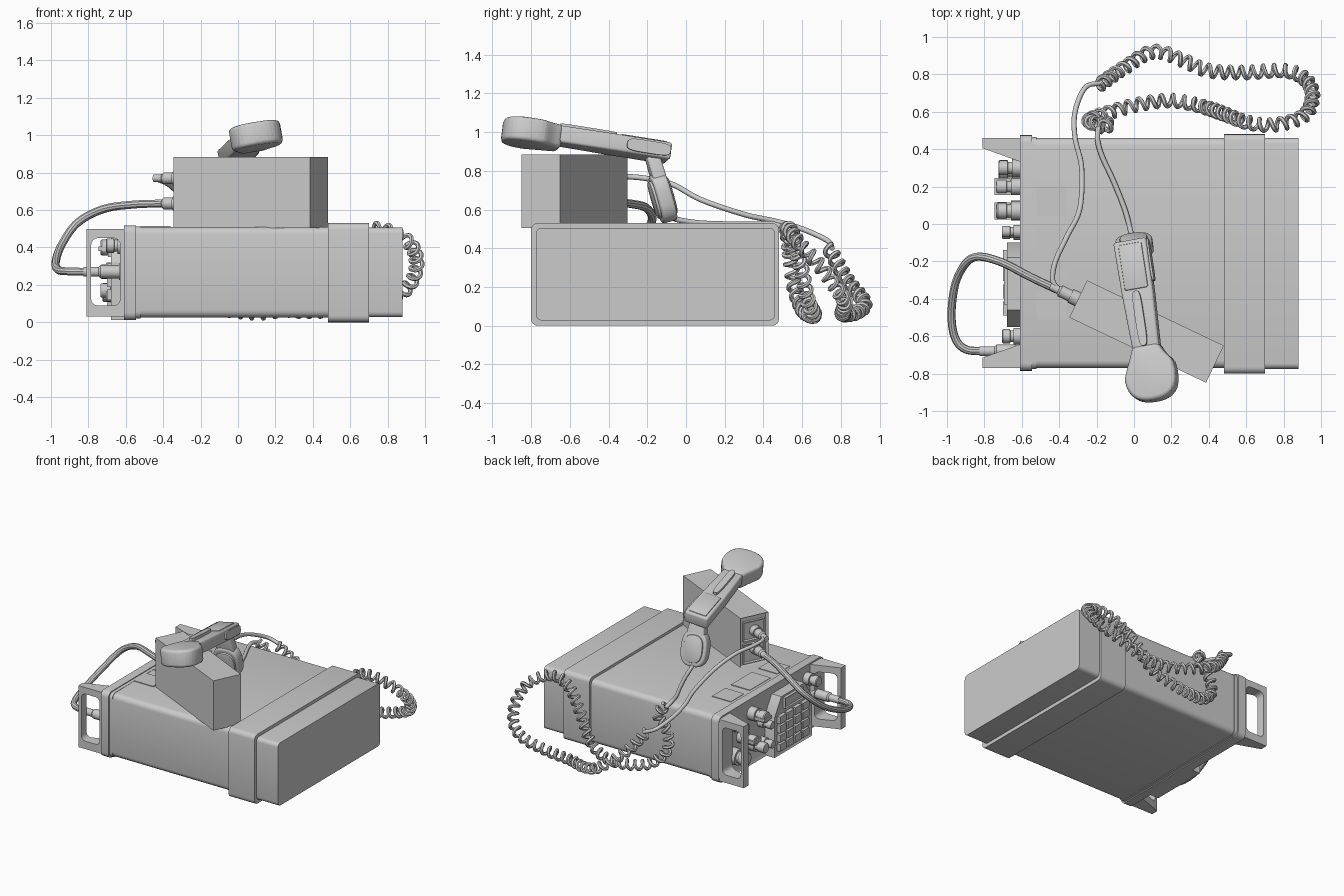
import bpy, bmesh, math
from mathutils import Vector, Matrix

if "Cube" in bpy.data.objects:
    bpy.data.objects.remove(bpy.data.objects["Cube"])

def finish(bm, name, M=None):
    bmesh.ops.recalc_face_normals(bm, faces=bm.faces)
    me = bpy.data.meshes.new(name)
    bm.to_mesh(me)
    bm.free()
    if M:
        me.transform(M)
    ob = bpy.data.objects.new(name, me)
    bpy.context.collection.objects.link(ob)
    return ob

def prism(name, pts, lo, hi, axis='z', bev=0, seg=4, every=False, M=None, inset=None):
    """Outline extruded along an axis; bevels the long edges, or every edge."""
    place = {'x': lambda u, v, h: (h, u, v), 'y': lambda u, v, h: (u, h, v),
             'z': lambda u, v, h: (u, v, h)}[axis]
    bm = bmesh.new()
    a = [bm.verts.new(place(u, v, lo)) for u, v in pts]
    b = [bm.verts.new(place(u, v, hi)) for u, v in pts]
    low = bm.faces.new(a)
    bm.faces.new(b)
    n = len(pts)
    for i in range(n):
        bm.faces.new((a[i], a[(i + 1) % n], b[(i + 1) % n], b[i]))
    bmesh.ops.recalc_face_normals(bm, faces=bm.faces)
    if bev:
        aset = set(a)
        es = [e for e in bm.edges if every or len(aset & set(e.verts)) == 1]
        bmesh.ops.bevel(bm, geom=es, offset=bev, segments=seg, profile=.5, affect='EDGES')
    if inset:
        k = 'xyz'.index(axis)
        f = [f for f in bm.faces if all(abs(v.co[k] - lo) < 1e-5 for v in f.verts)]
        bmesh.ops.inset_region(bm, faces=f, thickness=inset[0], depth=-inset[1])
    return finish(bm, name, M)

def rect(u0, u1, v0, v1):
    return [(u0, v0), (u1, v0), (u1, v1), (u0, v1)]

def oval(cu, cv, ru, rv, n=32, p=1.0):
    f = lambda t: math.copysign(abs(t) ** p, t)
    return [(cu + ru * f(math.cos(i * math.tau / n)), cv + rv * f(math.sin(i * math.tau / n)))
            for i in range(n)]

def lathe(name, prof, at, d, n=24):
    """Rings of (radius, distance) along direction d."""
    bm = bmesh.new()
    rings = [[bm.verts.new((r * math.cos(i * math.tau / n), r * math.sin(i * math.tau / n), h))
              for i in range(n)] for r, h in prof]
    for p, q in zip(rings, rings[1:]):
        for i in range(n):
            bm.faces.new((p[i], p[(i + 1) % n], q[(i + 1) % n], q[i]))
    bm.faces.new(rings[0])
    bm.faces.new(rings[-1])
    rot = Vector((0, 0, 1)).rotation_difference(Vector(d)).to_matrix().to_4x4()
    return finish(bm, name, Matrix.Translation(at) @ rot)

def spline(pts, step):
    P = [Vector(p) for p in pts]
    P = [2 * P[0] - P[1]] + P + [2 * P[-1] - P[-2]]
    out = []
    for a, b, c, d in zip(P, P[1:], P[2:], P[3:]):
        n = max(2, math.ceil((c - b).length / step))
        for i in range(n):
            t = i / n
            out.append(.5 * (2 * b + (c - a) * t + (2 * a - 5 * b + 4 * c - d) * t * t
                             + (3 * b - a - 3 * c + d) * t ** 3))
    return out + [P[-2]]

def tube(name, path, r, res=2):
    cu = bpy.data.curves.new(name, 'CURVE')
    cu.dimensions = '3D'
    cu.bevel_depth, cu.bevel_resolution, cu.use_fill_caps = r, res, True
    s = cu.splines.new('POLY')
    s.points.add(len(path) - 1)
    for p, v in zip(s.points, path):
        p.co = (*v, 1)
    ob = bpy.data.objects.new(name, cu)
    bpy.context.collection.objects.link(ob)

def coil(path, radius, pitch):
    out, s, nrm = [], 0, Vector((0, 0, 1))
    for i, p in enumerate(path):
        t = (path[min(i + 1, len(path) - 1)] - path[max(i - 1, 0)]).normalized()
        nrm = (nrm - t * nrm.dot(t)).normalized()
        s += (p - path[i - 1]).length if i else 0
        ph = math.tau * s / pitch
        out.append(p + radius * (nrm * math.cos(ph) + t.cross(nrm) * math.sin(ph)))
    return out

# Radio case, end flange, strap band and battery box
prism("radio_case", rect(-.77, .46, .025, .51), -.56, .55, 'x', .04)
prism("panel_flange", rect(-.785, .475, .012, .518), -.61, -.545, 'x', .04, inset=(.025, .012))
prism("case_rim", rect(-.775, .465, .02, .512), -.545, -.52, 'x', .04)
prism("clamp_band", rect(-.80, .48, 0, .53), .48, .70, 'x', .035)
prism("battery_box", rect(-.775, .46, .027, .506), .70, .88, 'x', .03)
for i, (y0, y1) in enumerate([(.04, .20), (-.28, -.03), (-.51, -.36)]):
    prism(f"top_plate_{i}", rect(-.52, -.36, y0, y1), .50, .515)

# Guard handles with rounded windows, mirrored about the middle of the case
for s, label in ((1, "rear"), (-1, "front")):
    h = prism("guard_handle_" + label, [(x, -.155 + s * y) for x, y in
              [(-.81, .615), (-.81, .56), (-.60, .485), (-.60, .615)]], .03, .50)
    cut = prism("window_cutter", rect(-.785, -.63, .09, .45), -1, 1, 'y', .035)
    m = h.modifiers.new("window", 'BOOLEAN')
    m.object, m.solver = cut, 'EXACT'
    bpy.context.view_layer.objects.active = h
    bpy.ops.object.modifier_apply(modifier=m.name)
    bpy.data.objects.remove(cut)

# Panel knobs and connectors: y, z, radius, length
L = (-1, 0, 0)
for i, (y, z, r, l) in enumerate([(.30, .40, .045, .13), (.29, .16, .06, .13), (.20, .27, .045, .14),
                                  (.07, .40, .05, .14), (.08, .17, .045, .14), (-.04, .29, .035, .11),
                                  (-.05, .14, .035, .11), (-.60, .41, .045, .11)]):
    lathe(f"panel_knob_{i}", [(r, 0), (r, l * .45), (r * .7, l * .45), (r * .7, l * .6), (r * .85, l * .62),
                              (r * .85, l * .95), (r * .75, l)], (-.595, y, z), L)
for i, y in enumerate((.20, .07)):
    prism(f"knob_grip_{i}", rect(-.745, -.66, y - .045, y + .045), .26 + .12 * i, .285 + .12 * i)

# Keypad housing with raised hood and keys
prism("keypad_housing", [(-.55, .012), (-.10, .012), (-.10, .32), (-.18, .45), (-.46, .45), (-.55, .32)],
      -.68, -.59, 'x', inset=(.02, .008))
prism("display_bezel", rect(-.43, -.21, .35, .43), -.695, -.66, 'x', inset=(.012, .008))
for r in range(4):
    for c in range(4):
        y, z = -.49 + c * .092, .05 + r * .07
        prism(f"key_{r}_{c}", rect(y, y + .075, z, z + .055), -.70, -.66, 'x')

# Speaker box, turned on the case, with two inset end panels
B = Matrix.Translation((.067, -.575, 0)) @ Matrix.Rotation(math.radians(-25.5), 4, 'Z')
prism("speaker_box", rect(-.11, .11, .505, .885), -.405, .405, 'x', M=B, inset=(.015, .02))
for i, z in enumerate((.60, .77)):
    prism(f"speaker_end_panel_{i}", rect(-.085, .085, z - .07, z + .075), -.405, -.37, 'x', M=B,
          inset=(.012, .01))
D = Vector((-.903, .43, 0))
for i, z in enumerate((.77, .635)):
    lathe(f"speaker_plug_{i}", [(.04, 0), (.04, .05), (.032, .05), (.032, .11), (.022, .12), (.02, .17)],
          (-.295, -.405, z), D)

# Power cable and its panel plug
lathe("power_plug", [(.045, 0), (.045, .04), (.035, .04), (.035, .14), (.026, .15), (.026, .23)],
      (-.595, -.68, .27), L)
tube("power_cable", spline([(-.78, -.68, .27), (-.90, -.67, .272), (-.96, -.60, .28), (-.975, -.46, .32),
     (-.945, -.29, .41), (-.86, -.18, .53), (-.72, -.20, .605), (-.55, -.285, .63), (-.38, -.365, .635)], .02), .022, 3)

# Handset: grip, earpiece, talk switch, side plate
H = Matrix.Translation((-.018, -.09, .89)) @ Matrix.Rotation(math.radians(8.6), 4, 'Z') \
    @ Matrix.Rotation(math.radians(-9), 4, 'X') @ Matrix.Rotation(math.radians(-9), 4, 'Y')
prism("handset_grip", [(-.09, 0), (.09, 0), (.085, -.3), (.07, -.65), (-.07, -.65), (-.085, -.3)],
      -.045, .045, 'z', .014, 3, True, H)
prism("earpiece", [(.07, -.57), (.09, -.62)] + oval(0, -.735, .14, .14, 32, .8)[2::-1]
      + oval(0, -.735, .14, .14, 32, .8)[:15:-1] + [(-.09, -.62), (-.07, -.57)],
      -.075, .05, 'z', .022, 3, True, H)
prism("talk_switch", oval(-.005, -.43, .024, .15, 24, .5), .03, .065, 'z', M=H)
prism("grip_side_plate", oval(-.12, 0, .115, .033, 24, .5), .08, .098, 'x', M=H)
prism("grip_top_plate", rect(-.065, .065, -.27, -.02), .03, .052, 'z', .01, 2, True, H)

# Mouthpiece hanging from the grip
Q = Matrix.Translation((.01, -.17, .86)) @ Matrix.Rotation(math.radians(8), 4, 'Z') \
    @ Matrix.Rotation(math.radians(16), 4, 'X')
prism("mouthpiece_neck", [(-.05, .02), (.05, .02), (.085, -.22), (-.085, -.22)], -.035, .035, 'y',
      .012, 3, True, Q)
prism("mouthpiece", oval(0, -.205, .10, .13, 32, .75), -.045, .035, 'y', .015, 3, True, Q)
prism("mouthpiece_pad", oval(0, -.205, .075, .10, 32, .75), -.06, .045, 'y', .01, 2, True, Q)

# Handset cord: two plain ends and the long coil between them
tube("cord_to_handset", spline([(-.01, -.08, .56), (-.02, -.03, .545), (-.05, .08, .53), (-.11, .23, .525),
     (-.17, .36, .525), (-.195, .45, .525), (-.19, .52, .50)], .02), .014)
tube("cord_to_speaker", spline([(-.40, -.355, .77), (-.435, -.30, .77), (-.42, -.20, .76), (-.36, -.07, .73),
     (-.29, .08, .65), (-.28, .30, .575), (-.315, .46, .54), (-.315, .60, .50), (-.26, .73, .44),
     (-.17, .755, .40)], .02), .014)
path = spline([(-.19, .74, .40), (-.06, .83, .24), (.1, .92, .12), (.25, .88, .07), (.4, .82, .06),
               (.6, .81, .07), (.8, .82, .12), (.91, .78, .19), (.955, .69, .31), (.91, .58, .43),
               (.75, .53, .50), (.6, .545, .45), (.48, .59, .31), (.36, .63, .13), (.2, .66, .06),
               (.03, .64, .055), (-.12, .60, .09), (-.23, .56, .20), (-.22, .54, .34),
               (-.13, .53, .44), (-.19, .52, .51)], .0042)
tube("coiled_cord", coil(path, .031, .06), .0125, 1)

# Turn curves to meshes and smooth round surfaces
for ob in list(bpy.context.scene.objects):
    bpy.ops.object.select_all(action='DESELECT')
    ob.select_set(True)
    bpy.context.view_layer.objects.active = ob
    if ob.type == 'CURVE':
        bpy.ops.object.convert(target='MESH')
    bpy.ops.object.shade_smooth_by_angle(angle=math.radians(50 if 'cord' in ob.name else 32))
